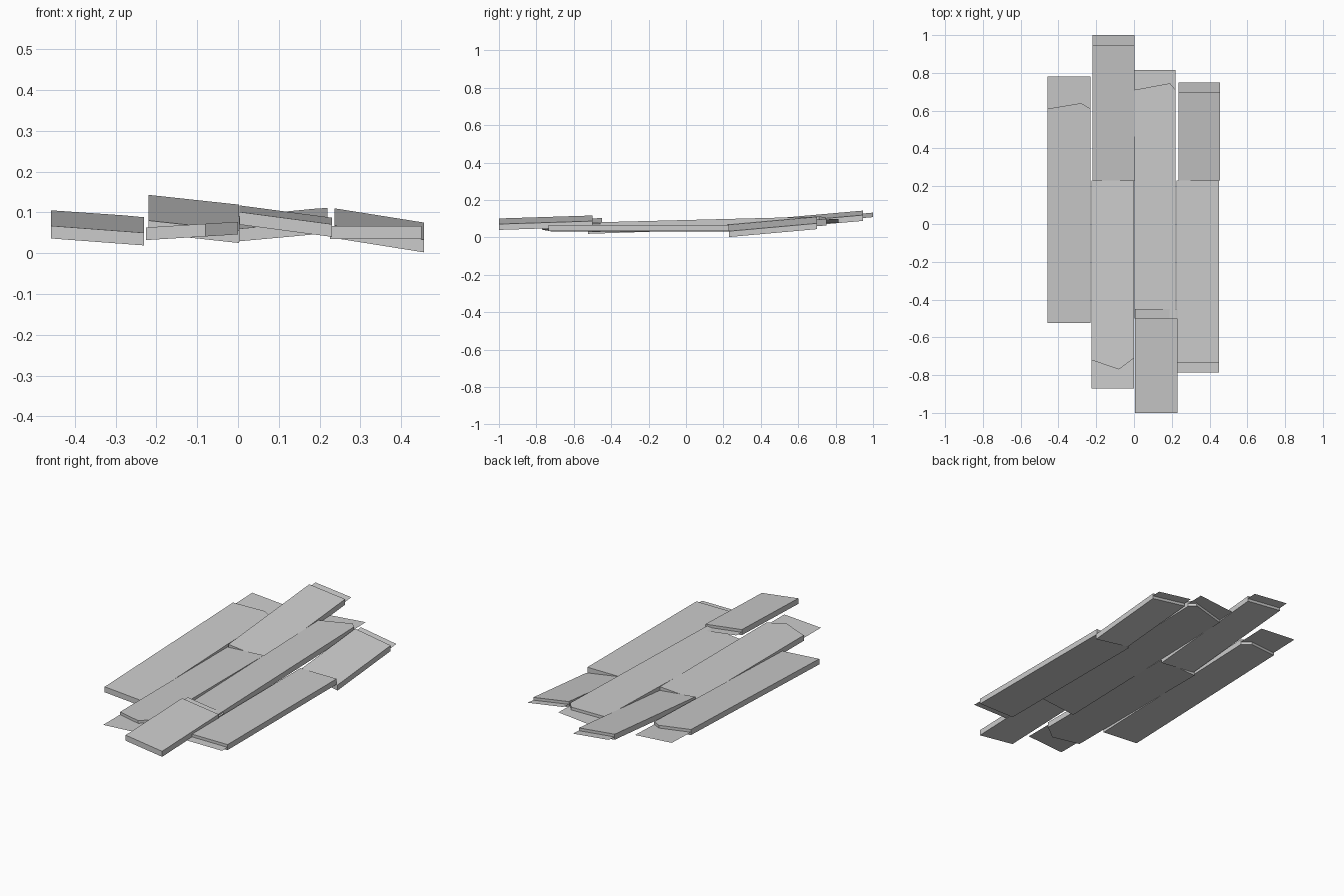
import bpy, bmesh

if "Cube" in bpy.data.objects:
    bpy.data.objects.remove(bpy.data.objects["Cube"])

THICK = 0.031

# Weathered grey for all boards
grey = bpy.data.materials.new("weathered_grey")
grey.use_nodes = True
grey.diffuse_color = (0.6, 0.6, 0.6, 1)
grey.node_tree.nodes["Principled BSDF"].inputs["Base Color"].default_value = (0.6, 0.6, 0.6, 1)


def add_object(name, bm):
    bmesh.ops.recalc_face_normals(bm, faces=bm.faces)
    mesh = bpy.data.meshes.new(name)
    bm.to_mesh(mesh)
    bm.free()
    mesh.materials.append(grey)
    bpy.context.collection.objects.link(bpy.data.objects.new(name, mesh))


def plank(name, x, butt, end, tip, top_left, top_right, rise, peak=None):
    """Tilted board from a square butt end to a (pointed) end, with a thin
    splinter sheet at mid thickness that reaches on to the tip.
    top_left and top_right are the top heights at the butt end."""
    x0, x1 = x

    def top(px, py):
        across = (px - x0) / (x1 - x0)
        along = (py - butt) / (end[0] - butt)
        return top_left + (top_right - top_left) * across + rise * along

    outline = [(x0, butt), (x1, butt), (x1, end[1])]
    if peak:
        outline.append(peak)
    outline.append((x0, end[0]))

    # Solid board
    bm = bmesh.new()
    upper = [bm.verts.new((px, py, top(px, py))) for px, py in outline]
    lower = [bm.verts.new((px, py, top(px, py) - THICK)) for px, py in outline]
    bm.faces.new(upper)
    bm.faces.new(lower[::-1])
    for i in range(len(outline)):
        j = (i + 1) % len(outline)
        bm.faces.new((upper[i], lower[i], lower[j], upper[j]))
    add_object(name, bm)

    # Splinter sheet
    bm = bmesh.new()
    corners = [(x0, end[0]), (x1, end[1]), (x1, tip), (x0, tip)]
    bm.faces.new([bm.verts.new((px, py, top(px, py) - THICK / 2)) for px, py in corners])
    add_object(name + "_splinter", bm)


# Outer right board, whole
plank("right_board", (-0.458, -0.23), -0.525, (0.61, 0.61), 0.78,
      0.067, 0.05, 0.038, (-0.28, 0.64))

# Inner right board, snapped in two
plank("inner_right_board_front", (-0.226, 0), 0.23, (-0.72, -0.71), -0.87,
      0.063, 0.077, 0, (-0.08, -0.77))
plank("inner_right_board_back", (-0.22, 0.002), 0.23, (0.945, 0.945), 1.0,
      0.08, 0.056, 0.063)

# Inner left board, snapped in two
plank("inner_left_board_back", (0.002, 0.22), -0.5, (0.71, 0.71), 0.815,
      0.06, 0.08, 0.031, (0.19, 0.745))
plank("inner_left_board_front", (0.004, 0.23), -1.0, (-0.5, -0.5), -0.45,
      0.101, 0.071, 0.016)

# Outer left board, snapped in two
plank("left_board_front", (0.226, 0.45), 0.23, (-0.735, -0.735), -0.785,
      0.066, 0.066, 0)
plank("left_board_back", (0.236, 0.456), 0.23, (0.7, 0.7), 0.75,
      0.068, 0.033, 0.042)
